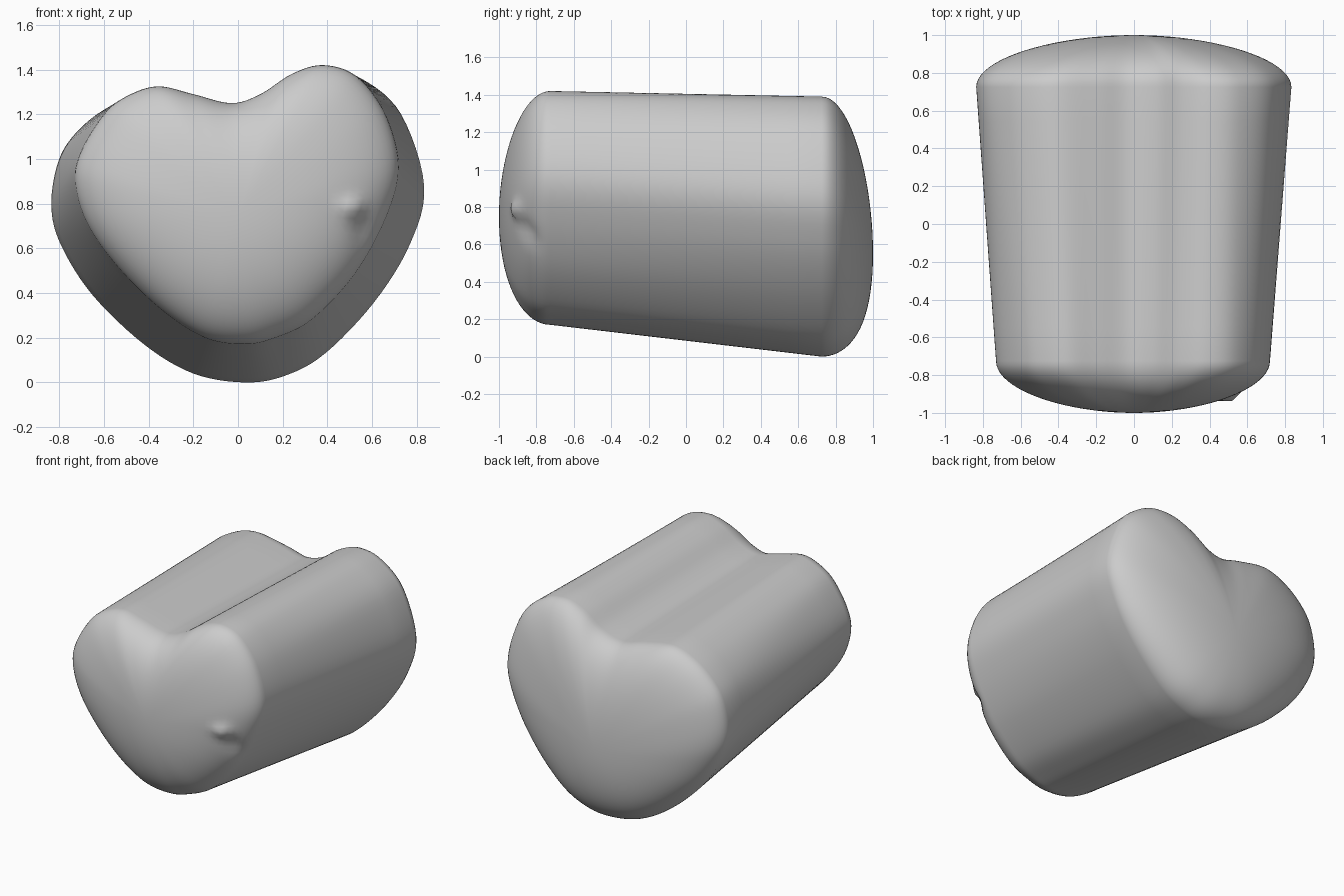
import bpy, bmesh, math
from mathutils import Vector

if "Cube" in bpy.data.objects:
    bpy.data.objects.remove(bpy.data.objects["Cube"])

# Heart outlines (x, z) of the small front end and the large back end
FRONT = [(-.73, .9), (-.70, 1.04), (-.6, 1.2), (-.5, 1.28), (-.36, 1.325), (-.2, 1.29),
         (-.03, 1.25), (.1, 1.29), (.24, 1.38), (.38, 1.42), (.53, 1.37), (.66, 1.2),
         (.72, .96), (.66, .73), (.52, .48), (.33, .28), (.17, .2), (.03, .17),
         (-.15, .2), (-.35, .33), (-.55, .53), (-.68, .72)]
BACK = [(-.835, .78), (-.81, .97), (-.74, 1.1), (-.6, 1.22), (-.42, 1.285), (-.2, 1.25),
        (-.03, 1.21), (.12, 1.25), (.26, 1.345), (.4, 1.39), (.56, 1.355), (.73, 1.2),
        (.833, .88), (.77, .62), (.61, .36), (.39, .13), (.21, .03), (.03, 0),
        (-.2, .04), (-.42, .17), (-.65, .39), (-.79, .61)]
STEPS, CAP_RINGS, EDGE, DEPTH = 6, 20, .725, .275


def smooth_loop(pts):
    """Closed Catmull-Rom curve through the points."""
    p = [Vector(q) for q in pts]
    n, out = len(p), []
    for i in range(n):
        a, b, c, d = (p[(i + k) % n] for k in (-1, 0, 1, 2))
        for j in range(STEPS):
            t = j / STEPS
            out.append(.5 * (2 * b + (c - a) * t + (2 * a - 5 * b + 4 * c - d) * t * t
                             + (3 * b - a - 3 * c + d) * t ** 3))
    return out


def dimple(x, z):
    """Small pinched crease low on the right of the front cap."""
    peak = .04 * math.exp(-((x - .52) ** 2 + (z - .78) ** 2) / .0022)
    u, v = (x - .57) * .94 + (z - .66) * .34, -(x - .57) * .34 + (z - .66) * .94
    return peak - .03 * math.exp(-u * u / .0025 - v * v / .011)


def cap_rings(outline, centre, side):
    """Domed cap from rim towards the pole; inner rings lose the heart's notch."""
    c = Vector(centre)
    mean = sum((p - c).length for p in outline) / len(outline)
    rings = []
    for k in range(CAP_RINGS):
        a = k / CAP_RINGS * math.pi / 2
        s, blend = math.cos(a), .75 * (1 - math.cos(a))
        ring = []
        for p in outline:
            d = p - c
            q = c + s * d.lerp(d.normalized() * mean, blend)
            depth = DEPTH * math.sin(a)
            if side < 0:
                depth += dimple(q.x, q.y) * min(1, 2 * math.sin(a))
            ring.append((q.x, side * (EDGE + depth), q.y))
        rings.append(ring)
    return rings


front = cap_rings(smooth_loop(FRONT), (0, .75), -1)
back = cap_rings(smooth_loop(BACK), (0, .55), 1)

# Straight tapered wall between the two rims
wall = [[tuple(Vector(f).lerp(Vector(b), t / 8)) for f, b in zip(front[0], back[0])]
        for t in range(1, 8)]

# Skin all the rings, and close both poles
bm = bmesh.new()
loops = [[bm.verts.new(co) for co in r] for r in front[::-1] + wall + back]
for r0, r1 in zip(loops, loops[1:]):
    for i in range(len(r0)):
        j = (i + 1) % len(r0)
        bm.faces.new((r0[i], r0[j], r1[j], r1[i]))
for ring, pole in ((loops[0], (0, -1, .75)), (loops[-1], (0, 1, .55))):
    v = bm.verts.new(pole)
    for i in range(len(ring)):
        bm.faces.new((ring[i], ring[(i + 1) % len(ring)], v))
bmesh.ops.recalc_face_normals(bm, faces=bm.faces)
for f in bm.faces:
    f.smooth = True
mesh = bpy.data.meshes.new("heart_cushion")
bm.to_mesh(mesh)
bm.free()

grey = bpy.data.materials.new("light_grey")
grey.diffuse_color = (.6, .6, .6, 1)
grey.use_nodes = True
grey.node_tree.nodes["Principled BSDF"].inputs["Base Color"].default_value = grey.diffuse_color
mesh.materials.append(grey)
bpy.context.collection.objects.link(bpy.data.objects.new("heart_cushion", mesh))
